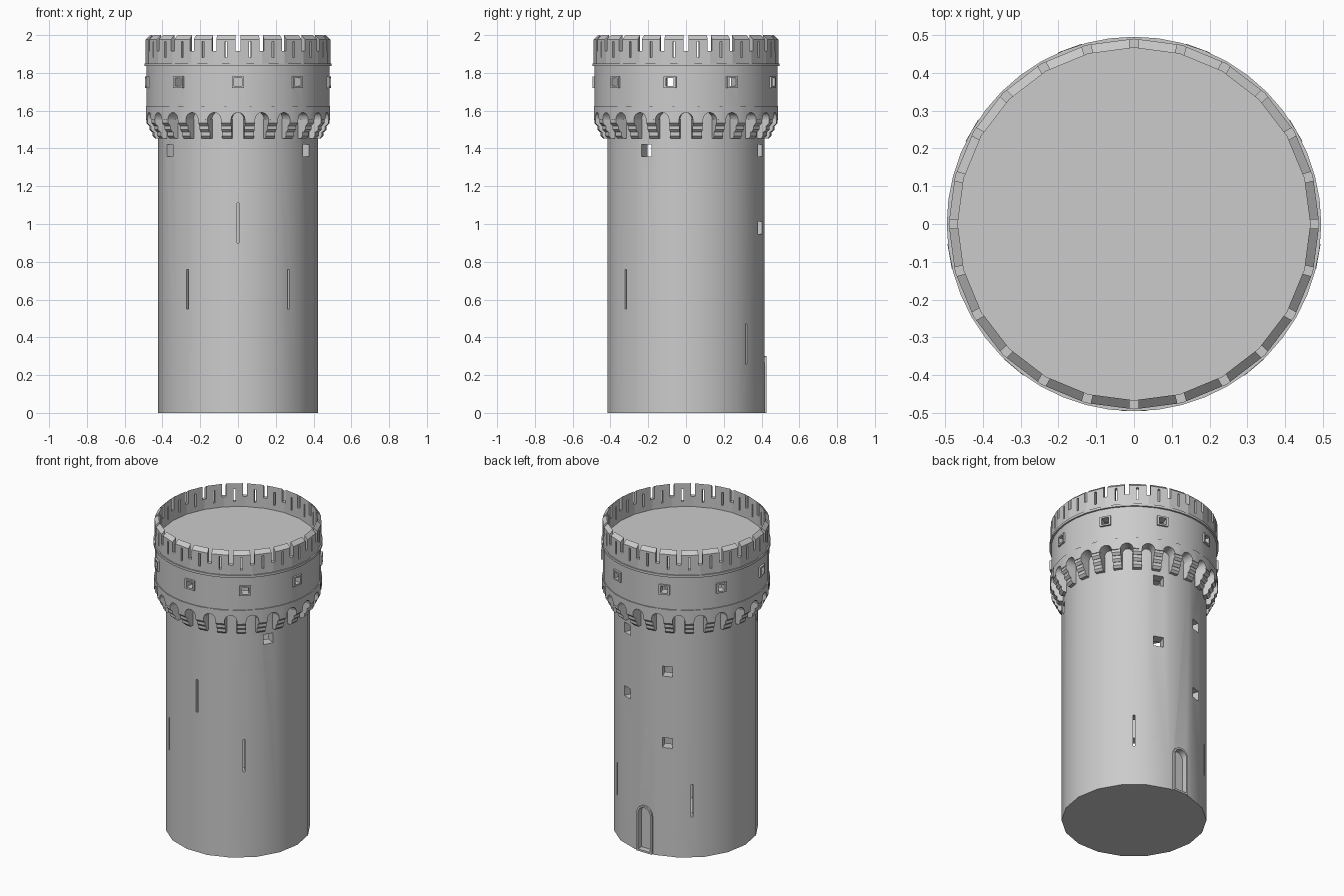
import bpy, bmesh
from math import sin, cos, tan, pi, radians
from mathutils import Matrix, Vector

if "Cube" in bpy.data.objects:
    bpy.data.objects.remove(bpy.data.objects["Cube"])

stone = bpy.data.materials.new("grey stone")
stone.use_nodes = True
GREY = (0.6, 0.6, 0.6, 1)
stone.diffuse_color = GREY
stone.node_tree.nodes["Principled BSDF"].inputs["Base Color"].default_value = GREY


def finish(bm, name):
    bmesh.ops.recalc_face_normals(bm, faces=bm.faces)
    mesh = bpy.data.meshes.new(name)
    bm.to_mesh(mesh)
    bm.free()
    mesh.materials.append(stone)
    obj = bpy.data.objects.new(name, mesh)
    bpy.context.collection.objects.link(obj)
    return obj


def lathe(name, profile, sides, offset=0, closed=False):
    """Revolve (radius, z) points; open ends are capped with discs."""
    bm = bmesh.new()
    rings = []
    for r, z in profile:
        angles = [radians(offset) + 2 * pi * i / sides for i in range(sides)]
        rings.append([bm.verts.new((r * sin(a), -r * cos(a), z)) for a in angles])
    pairs = list(zip(rings, rings[1:]))
    if closed:
        pairs.append((rings[-1], rings[0]))
    else:
        bm.faces.new(rings[0])
        bm.faces.new(rings[-1])
    for a, b in pairs:
        for i in range(sides):
            j = (i + 1) % sides
            bm.faces.new((a[i], a[j], b[j], b[i]))
    return finish(bm, name)


def loft(bm, a, b, azimuth, skip=()):
    """Solid between two outlines, turned from the front by azimuth."""
    turn = Matrix.Rotation(radians(azimuth), 3, "Z")
    va = [bm.verts.new(turn @ Vector(p)) for p in a]
    vb = [bm.verts.new(turn @ Vector(p)) for p in b]
    bm.faces.new(va)
    bm.faces.new(vb)
    for i in range(len(a)):
        if i not in skip:
            j = (i + 1) % len(a)
            bm.faces.new((va[i], va[j], vb[j], vb[i]))


def prism(bm, outline, r0, r1, azimuth):
    """Push an (x, z) outline outward from radius r0 to r1."""
    loft(bm, [(x, -r0, z) for x, z in outline], [(x, -r1, z) for x, z in outline], azimuth)


def rect(w, z0, z1):
    return [(-w / 2, z0), (w / 2, z0), (w / 2, z1), (-w / 2, z1)]


def arch(half, spring, steps=8):
    return [(half * cos(pi * i / steps), spring + half * sin(pi * i / steps))
            for i in range(steps + 1)]


def cut(target, cutter):
    mod = target.modifiers.new("cut", "BOOLEAN")
    mod.operation = "DIFFERENCE"
    mod.solver = "EXACT"
    mod.object = cutter
    bpy.context.view_layer.objects.active = target
    bpy.ops.object.modifier_apply(modifier=mod.name)


def discard(obj):
    bpy.data.objects.remove(obj)


# Hollow round shaft
shaft = lathe("tower_shaft", [(0.36, 0.02), (0.36, 1.61), (0.423, 1.61), (0.423, 0)], 18, 10)

# Shaft windows, arrow slits and the door recess
bm = bmesh.new()
for az, z in [(60, 1.39), (-60, 1.39), (160, 1.39), (160, 0.98), (200, 1.19), (200, 0.73)]:
    prism(bm, rect(0.062, z - 0.032, z + 0.032), 0.3, 0.5, az)
for az, z in [(0, 0.9), (40, 0.55), (-40, 0.55), (140, 0.26), (220, 0.26)]:
    prism(bm, rect(0.012, z, z + 0.21), 0.3, 0.5, az)
door_hole = [(-0.043, 0.012), (0.043, 0.012)] + arch(0.043, 0.245)
prism(bm, door_hole, 0.39, 0.5, 180)
cutter = finish(bm, "shaft_cutter")
cut(shaft, cutter)
discard(cutter)

# Arched door surround
bm = bmesh.new()
prism(bm, [(-0.055, 0), (0.055, 0)] + arch(0.055, 0.245), 0.4, 0.427, 180)
door_frame = finish(bm, "door_frame")
bm = bmesh.new()
prism(bm, door_hole, 0.35, 0.5, 180)
cutter = finish(bm, "door_cutter")
cut(door_frame, cutter)
discard(cutter)

# Hollow crown storey with the roof deck on top
crown = lathe("crown_wall", [(0.44, 1.83), (0.44, 1.62), (0.40, 1.62), (0.40, 1.6),
                             (0.485, 1.6), (0.485, 1.85)], 36, 5)

# Crown window frames and openings
bm = bmesh.new()
for i in range(9):
    prism(bm, rect(0.066, 1.72, 1.782), 0.45, 0.495, 40 * i)
frames = finish(bm, "crown_window_frames")
bm = bmesh.new()
for i in range(9):
    prism(bm, rect(0.042, 1.73, 1.772), 0.4, 0.55, 40 * i)
cutter = finish(bm, "crown_cutter")
cut(crown, cutter)
cut(frames, cutter)
discard(cutter)

# Arched band under the crown, one bay per arch
bm = bmesh.new()
R_OUT, R_IN = 0.492, 0.41
half = R_OUT * sin(pi / 24)
bay = [(half, 1.55), (half, 1.625), (-half, 1.625), (-half, 1.55)] + arch(0.037, 1.553)[::-1]
for i in range(24):
    faces = [[(x * r / R_OUT, -r * cos(pi / 24), z) for x, z in bay] for r in (R_OUT, R_IN)]
    loft(bm, *faces, 15 * i, skip=(0, 2))
bmesh.ops.remove_doubles(bm, verts=bm.verts, dist=0.0005)
band = finish(bm, "arched_band")

# Stepped corbels between the arches
bm = bmesh.new()
steps = [(0.4, 1.555), (0.4, 1.452)]
for r, z in [(0.452, 1.452), (0.469, 1.486), (0.486, 1.52)]:
    steps += [(r - 0.014, z), (r, z + 0.014), (r, z + 0.034)]
for i in range(24):
    sides = [[(x, -r, z) for r, z in steps] for x in (-0.026, 0.026)]
    loft(bm, *sides, 15 * i + 7.5)
corbels = finish(bm, "corbels")

# Thin ledge below the battlements
ledge = lathe("ledge", [(0.475, 1.836), (0.495, 1.836), (0.495, 1.851), (0.475, 1.851)],
              48, 0, True)

# Battlements with sloped tops, notches and slits
parapet = lathe("battlements", [(0.466, 1.84), (0.49, 1.84), (0.49, 1.978), (0.466, 2.0)],
                24, 0, True)
bm = bmesh.new()
for i in range(24):
    prism(bm, rect(0.024, 1.915, 2.1), 0.4, 0.55, 15 * i)
    prism(bm, rect(0.011, 1.882, 1.965), 0.4, 0.55, 15 * i + 7.5)
cutter = finish(bm, "notch_cutter")
cut(parapet, cutter)
discard(cutter)

# Soft shading on round walls, crisp corners elsewhere
bpy.ops.object.select_all(action="DESELECT")
for obj in (shaft, crown, ledge, band, door_frame):
    obj.select_set(True)
bpy.context.view_layer.objects.active = shaft
bpy.ops.object.shade_smooth_by_angle(angle=radians(30))
